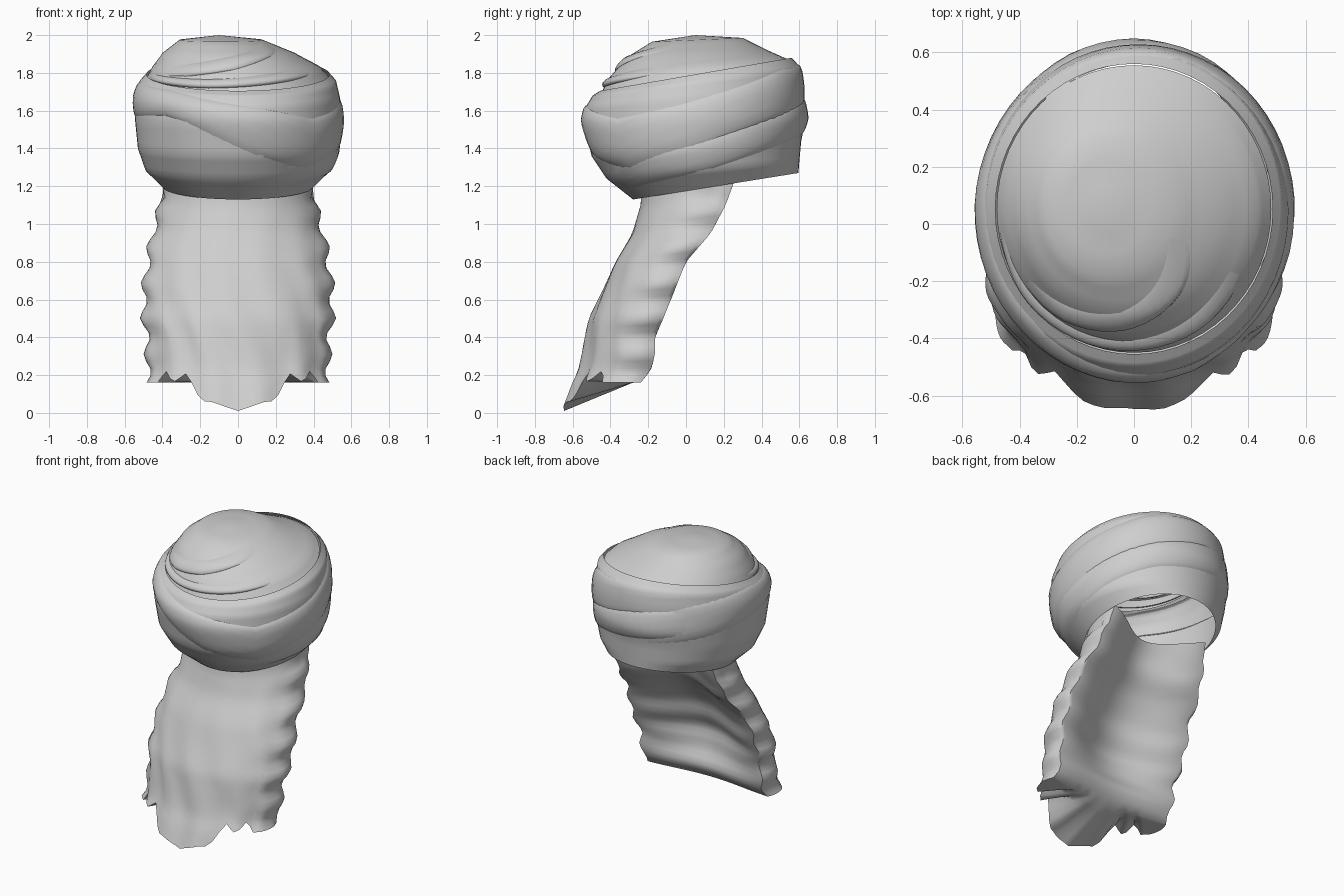
import bpy, bmesh, math

if "Cube" in bpy.data.objects:
    bpy.data.objects.remove(bpy.data.objects["Cube"])

GREY = (0.62, 0.62, 0.62, 1)
cloth = bpy.data.materials.new("light grey")
cloth.use_nodes = True
cloth.diffuse_color = GREY
cloth.node_tree.nodes["Principled BSDF"].inputs["Base Color"].default_value = GREY


def interp(points, t):
    """Piecewise linear lookup in rows of (t, value...)."""
    t = max(points[0][0], min(points[-1][0], t))
    for a, b in zip(points, points[1:]):
        if t <= b[0]:
            k = (t - a[0]) / (b[0] - a[0])
            return [p + (q - p) * k for p, q in zip(a[1:], b[1:])]


def add_grids(name, grids, angle=50):
    """Make one object from rectangular grids of points, welded where they meet."""
    bm = bmesh.new()
    for grid in grids:
        rows = [[bm.verts.new(p) for p in row] for row in grid]
        for r, s in zip(rows, rows[1:]):
            for i in range(len(r) - 1):
                bm.faces.new((r[i], r[i + 1], s[i + 1], s[i]))
    bmesh.ops.remove_doubles(bm, verts=bm.verts, dist=0.002)
    bmesh.ops.recalc_face_normals(bm, faces=bm.faces)
    mesh = bpy.data.meshes.new(name)
    bm.to_mesh(mesh)
    bm.free()
    obj = bpy.data.objects.new(name, mesh)
    bpy.context.collection.objects.link(obj)
    mesh.materials.append(cloth)
    bpy.ops.object.select_all(action='DESELECT')
    obj.select_set(True)
    bpy.context.view_layer.objects.active = obj
    bpy.ops.object.shade_smooth_by_angle(angle=math.radians(angle))


def on_rings(rings, deg, t, out=0.0):
    """Point on a stack of tilted ellipses; 0 degrees is the front, 90 is +x."""
    front, back, rx, zf, zb, cx = interp(rings, t)
    a = math.radians(deg)
    k = (1 - math.cos(a)) / 2
    ry = (back - front) / 2
    return (cx + (rx + out) * math.sin(a),
            (front + back) / 2 - (ry + out) * math.cos(a),
            zf + (zb - zf) * k)


def shell(name, rings, steps):
    top = rings[-1][0]
    add_grids(name, [[[on_rings(rings, d, top * j / steps) for d in range(0, 361, 6)]
                      for j in range(steps + 1)]])


def band(name, rings, path, half, thick):
    """Soft strip of cloth laid along a path of (degrees, ring) on the rings."""
    grid = []
    first, last = path[0][0], path[-1][0]
    n = int((last - first) / 6)
    for i in range(n + 1):
        d = first + (last - first) * i / n
        t = interp(path, d)[0]
        fade = min(1, 5 * i / n, 5 * (n - i) / n)
        grid.append([on_rings(rings, d, t + half * s,
                              thick * fade * (1 - s * s) - 0.016 * s ** 8)
                     for s in (-1, -.85, -.6, -.3, 0, .3, .6, .85, 1)])
    add_grids(name, [grid])


# Head wrap: ring, front y, back y, half width, front z, back z, centre x
wrap = [(0, -.28, .595, .40, 1.13, 1.27, 0),
        (1, -.42, .60, .49, 1.24, 1.33, 0),
        (2, -.50, .61, .53, 1.36, 1.44, 0),
        (3, -.54, .635, .545, 1.54, 1.56, 0),
        (4, -.53, .62, .54, 1.62, 1.72, 0),
        (5, -.495, .605, .52, 1.68, 1.83, 0),
        (6, -.455, .56, .485, 1.705, 1.88, 0)]
shell("head_wrap", wrap, 24)

# Wound strips crossing the wrap
band("long_wrap_band", wrap,
     [(190, 2.9), (270, 4.1), (315, 4.3), (360, 3.2), (405, 2.2),
      (450, 2.9), (500, 4.0), (540, 4.5), (580, 4.7)], 1.1, .018)
band("lower_wrap_band", wrap,
     [(30, 1.0), (90, 1.6), (150, 2.7), (200, 3.2), (240, 3.6)], .8, .014)

# Crown of the wrap
crown = [(0, -.45, .555, .48, 1.69, 1.865, 0),
         (1, -.41, .51, .445, 1.77, 1.885, -.01),
         (2, -.31, .42, .35, 1.885, 1.925, -.05),
         (3, -.18, .30, .22, 1.965, 1.985, -.09),
         (4, .05, .05, .001, 2.0, 2.0, -.10)]
shell("crown", crown, 12)
band("crown_fold", crown, [(-55, 1.1), (0, 1.7), (40, 2.3), (65, 2.7)], .35, .018)
band("rim_fold", crown, [(-80, .4), (-20, .6), (30, .9), (60, 1.1)], .35, .02)

# Beard outline by height: z, front y, back edge y, half width
beard = [(0, -.66, -.27, .46), (.16, -.60, -.24, .48), (.22, -.57, -.19, .48),
         (.30, -.55, -.165, .48), (.40, -.53, -.165, .485), (.50, -.51, -.12, .50),
         (.65, -.44, -.06, .50), (.80, -.375, .0, .48), (.95, -.285, .13, .455),
         (1.1, -.24, .21, .41), (1.24, -.23, .26, .39)]
# Hem height of the front by distance from the middle
hem = [(0, .01), (.15, .06), (.20, .06), (.26, .19), (.29, .22), (.32, .16),
       (.36, .18), (.39, .23), (.42, .16), (.6, .16)]
COLS, ROWS, TUCK = 48, 28, 5
SPREAD = 1.85  # how far the sides wrap round, in radians


def beard_top(u):
    return 1.18 + .06 * u * u


def front_point(u, v):
    a = u * SPREAD
    low = interp(hem, .48 * abs(math.sin(a)))[0] if abs(a) < 1.57 else .16
    z = beard_top(u) + (low - beard_top(u)) * v
    yf, yb, w = interp(beard, z)
    wave = .02 * math.cos((z - .69) * math.tau / .19) * math.sin(a) ** 6 * (z < 1.15)
    depth = (math.cos(a) - math.cos(SPREAD)) / (1 - math.cos(SPREAD))
    strand = .01 * math.cos(u * 22 + 3 * math.sin(5 * v)) * v * (1 - u ** 4)
    return (w + wave) * math.sin(a), yb + (yf - yb) * depth - strand, z


def back_point(u, v):
    # hollow sheet with rounded sides that swells near the bottom
    edge = front_point(1, v)
    z = beard_top(u) + (.16 - beard_top(u)) * v
    yb = interp(beard, z)[1]
    swell = min(1, max(.25, (z - .2) / .3))
    hollow = .14 * swell * (1 + math.cos(math.pi * u)) / 2
    ripple = .008 * math.sin(z * 33) * (1 - u ** 4)
    return edge[0] * u, yb - hollow + ripple, z


def under_point(u, k):
    # underside running forward from the back sheet to the front hem
    return tuple(p + (q - p) * k
                 for p, q in zip(back_point(u, 1), front_point(u, 1)))


us = [2 * i / COLS - 1 for i in range(COLS + 1)]
vs = [j / ROWS for j in range(ROWS + 1)]
ks = [j / TUCK for j in range(TUCK + 1)]
add_grids("beard", [[[f(u, v) for u in us] for v in steps]
                    for f, steps in ((front_point, vs), (back_point, vs),
                                     (under_point, ks))], 60)
